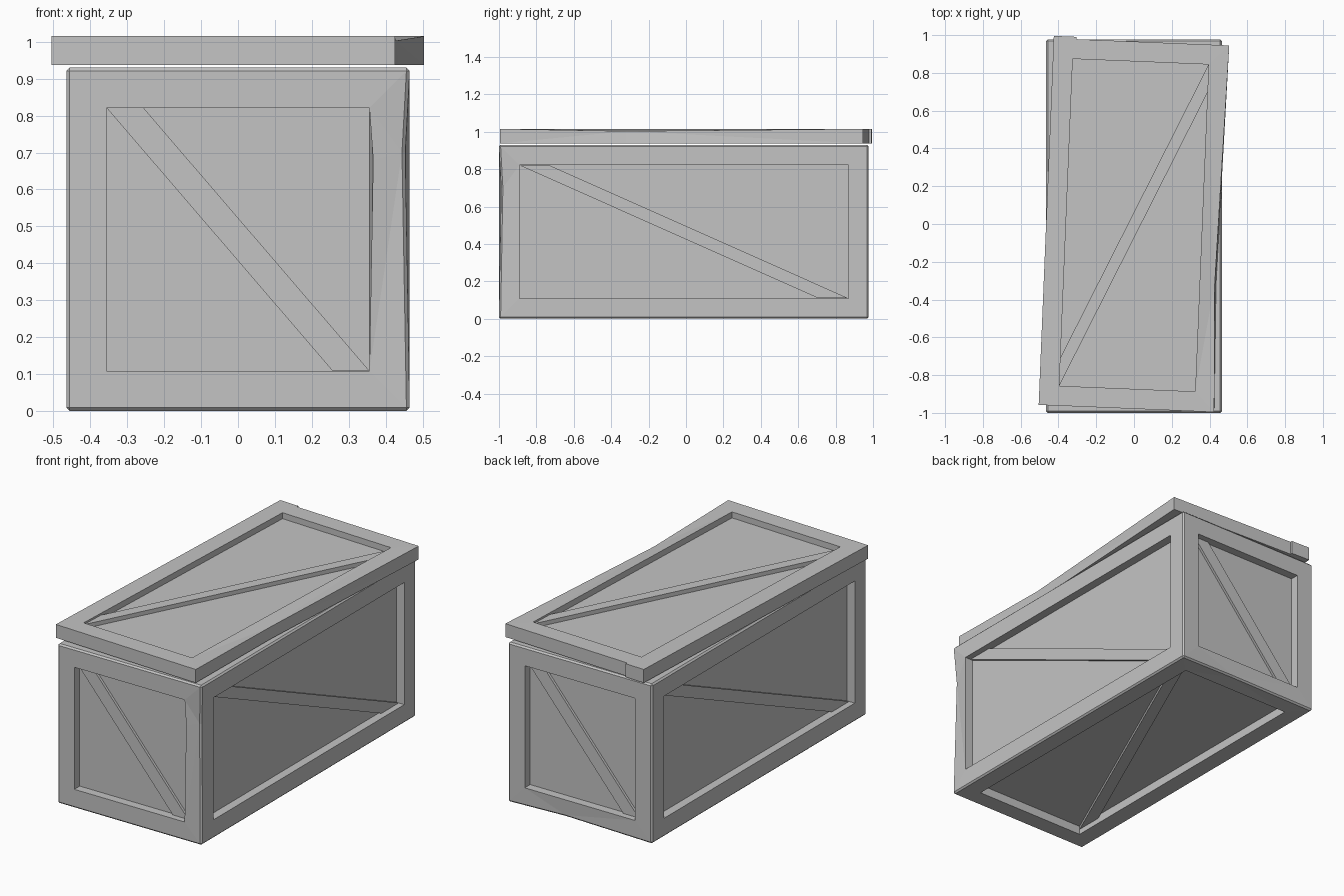
import bpy, bmesh
from mathutils import Vector, Matrix

cube = bpy.data.objects.get("Cube")
if cube:
    bpy.data.objects.remove(cube, do_unlink=True)

# One plain grey for the whole crate
grey = bpy.data.materials.new("plain_grey")
grey.use_nodes = True
grey.diffuse_color = (0.55, 0.55, 0.55, 1)
grey.node_tree.nodes["Principled BSDF"].inputs["Base Color"].default_value = (0.55, 0.55, 0.55, 1)

X, Y, Z = Vector((1, 0, 0)), Vector((0, 1, 0)), Vector((0, 0, 1))


def finish(bm, name):
    bmesh.ops.recalc_face_normals(bm, faces=bm.faces)
    mesh = bpy.data.meshes.new(name)
    bm.to_mesh(mesh)
    bm.free()
    mesh.materials.append(grey)
    obj = bpy.data.objects.new(name, mesh)
    bpy.context.collection.objects.link(obj)
    return obj


def box(low, high):
    bm = bmesh.new()
    low, high = Vector(low), Vector(high)
    scale = Matrix.Diagonal((*(high - low), 1))
    bmesh.ops.create_cube(bm, size=1, matrix=Matrix.Translation((low + high) / 2) @ scale)
    return bm


def recess(bm, faces, border, depth):
    """Leave a frame around each face and sink its panel."""
    bmesh.ops.inset_individual(bm, faces=faces, thickness=border, use_even_offset=True)
    for face in faces:
        normal = face.normal.copy()
        walls = bmesh.ops.extrude_face_region(bm, geom=[face])["geom"]
        verts = [g for g in walls if isinstance(g, bmesh.types.BMVert)]
        bmesh.ops.translate(bm, verts=verts, vec=-normal * depth)
        if face.is_valid:
            bm.faces.remove(face)


def dent(bm, axis, at, test, offset):
    """Split the long edges chosen by test and knock the new point inward."""
    for edge in list(bm.edges):
        a, b = edge.verts
        run = b.co[axis] - a.co[axis]
        if abs(run) > 0.6 and test(a.co) and test(b.co):
            vert = bmesh.utils.edge_split(edge, a, (at - a.co[axis]) / run)[1]
            vert.co += Vector(offset)
            bmesh.ops.triangulate(bm, faces=list(vert.link_faces))


def brace(name, centre, u, v, n, half_u, half_v, slot, height):
    """Diagonal board from the upper left to the lower right of a panel."""
    bm = bmesh.new()
    outline = [(-half_u, half_v), (slot - half_u, half_v),
               (half_u, -half_v), (half_u - slot, -half_v)]
    base = [Vector(centre) + u * a + v * b for a, b in outline]
    bottom = [bm.verts.new(p) for p in base]
    top = [bm.verts.new(p + n * height) for p in base]
    bm.faces.new(bottom)
    bm.faces.new(top)
    for i in range(4):
        j = (i + 1) % 4
        bm.faces.new((bottom[i], bottom[j], top[j], top[i]))
    return finish(bm, name)


# Crate body with softened edges and five sunken panels
low, high = Vector((-0.465, -1, 0)), Vector((0.465, 0.977, 0.93))
body = box(low, high)
bmesh.ops.bevel(body, geom=list(body.edges), offset=0.009, segments=1, affect='EDGES')
body.normal_update()
panels = [f for f in body.faces if max(abs(c) for c in f.normal) > 0.99 and f.normal.z < 0.5]
recess(body, panels, 0.1, 0.05)

# Knocked front corner, and a slight chip along the lower back edge
dent(body, 2, 0.7, lambda p: p.x > 0.45 and p.y < -0.98, (-0.012, 0.012, 0))
dent(body, 2, 0.68, lambda p: 0.34 < p.x < 0.37 and p.y < -0.98, (0.01, 0, 0))
dent(body, 0, 0.1, lambda p: p.y > 0.96 and p.z < 0.02, (0, -0.006, 0.008))
finish(body, "crate_body")

# Diagonal boards on the body
mid = (low + high) / 2
half = (high - low) / 2
inner = half - Vector((0.11, 0.11, 0.11))
floor = half - Vector((0.05, 0.05, 0.05))
for name, u, n, axis, slot in (("front", X, -Y, 0, 0.1), ("back", -X, Y, 0, 0.1),
                               ("right", Y, X, 1, 0.16), ("left", -Y, -X, 1, 0.16)):
    brace(name + "_brace", mid + n * floor[1 - axis], u, Z, n, inner[axis], inner.z, slot, 0.015)
brace("bottom_brace", mid - Z * floor.z, Y, -X, -Z, inner.y, inner.x, 0.16, 0.02)

# Lid, set down slightly crooked, with a worn long edge
lid = box((-0.465, -0.9775, 0.937), (0.465, 0.965, 1.015))
lid.normal_update()
recess(lid, [f for f in lid.faces if f.normal.z > 0.9], 0.105, 0.035)
dent(lid, 1, -0.3, lambda p: p.x > 0.46 and p.z > 1, (-0.025, 0, -0.012))
dent(lid, 1, -0.3, lambda p: p.x > 0.46 and p.z < 0.95, (-0.018, 0, 0))
lid_parts = [finish(lid, "lid")]
lid_parts.append(finish(box((-0.465, 0.965, 0.937), (-0.345, 0.9775, 1.015)), "lid_corner_block"))
lid_parts.append(brace("lid_brace", (0, -0.006, 0.98), Y, -X, Z, 0.866, 0.36, 0.15, 0.024))
for part in lid_parts:
    part.rotation_euler.z = -0.041
